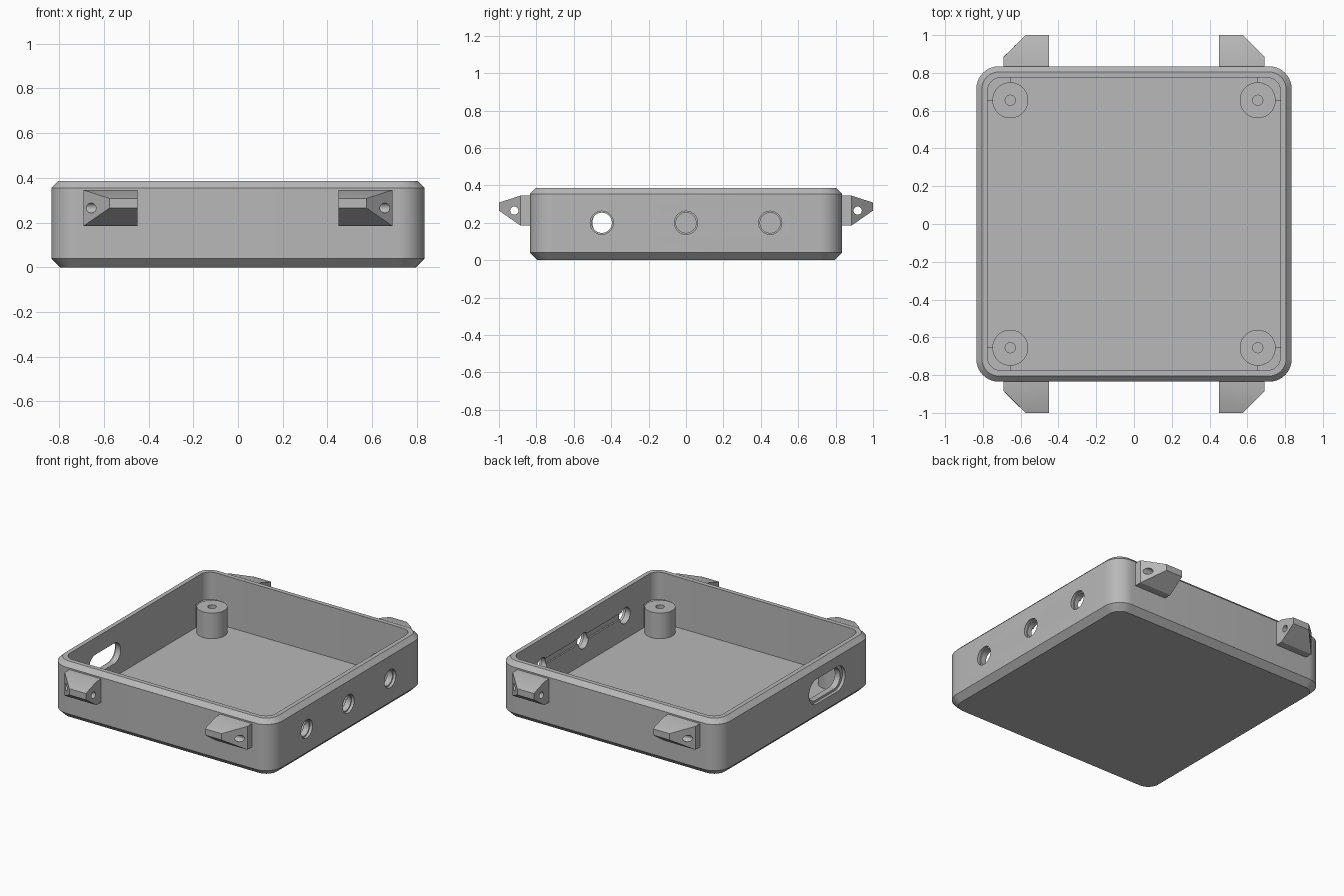
import bpy, bmesh, math
from mathutils import Vector, Matrix

if "Cube" in bpy.data.objects:
    bpy.data.objects.remove(bpy.data.objects["Cube"])

grey = bpy.data.materials.new("mid_grey")
grey.diffuse_color = (0.48, 0.48, 0.48, 1)
grey.use_nodes = True
grey.node_tree.nodes["Principled BSDF"].inputs["Base Color"].default_value = grey.diffuse_color


def finish(bm, name):
    bmesh.ops.recalc_face_normals(bm, faces=bm.faces)
    me = bpy.data.meshes.new(name)
    bm.to_mesh(me)
    bm.free()
    ob = bpy.data.objects.new(name, me)
    bpy.context.collection.objects.link(ob)
    me.materials.append(grey)
    return ob


def loft(name, rings):
    """Capped skin through rings with equal point counts."""
    bm = bmesh.new()
    loops = [[bm.verts.new(p) for p in r] for r in rings]
    n = len(loops[0])
    for a, b in zip(loops, loops[1:]):
        for i in range(n):
            j = (i + 1) % n
            bm.faces.new((a[i], a[j], b[j], b[i]))
    bm.faces.new(loops[0])
    bm.faces.new(loops[-1])
    return finish(bm, name)


def rounded(hw, hh, r, seg=10):
    """Rounded rectangle outline centred on the origin."""
    pts = []
    for k, (sx, sy) in enumerate(((1, 1), (-1, 1), (-1, -1), (1, -1))):
        for i in range(seg + 1):
            a = math.pi / 2 * (k + i / seg)
            pts.append((sx * (hw - r) + r * math.cos(a),
                        sy * (hh - r) + r * math.sin(a)))
    return pts


def circle(r, n=40):
    return [(r * math.cos(2 * math.pi * i / n), r * math.sin(2 * math.pi * i / n))
            for i in range(n)]


def flat(pts, z, cx=0, cy=0):
    return [(cx + u, cy + v, z) for u, v in pts]


def side(pts, x, cy, cz):
    return [(x, cy + u, cz + v) for u, v in pts]


def combine(ob, tool, op='DIFFERENCE'):
    m = ob.modifiers.new("cut", 'BOOLEAN')
    m.operation, m.object, m.solver = op, tool, 'EXACT'
    bpy.context.view_layer.objects.active = ob
    bpy.ops.object.modifier_apply(modifier=m.name)
    bpy.data.objects.remove(tool)


def smooth(ob):
    bpy.ops.object.select_all(action='DESELECT')
    ob.select_set(True)
    bpy.context.view_layer.objects.active = ob
    bpy.ops.object.shade_smooth_by_angle(angle=math.radians(30))


H, W, FLOOR = 0.385, 0.835, 0.04

# Open tray with chamfered bottom and rim
tray = loft("tray", [flat(rounded(W - i, W - i, 0.12 - i), z) for i, z in
                     ((0.04, 0), (0, 0.04), (0, H - 0.03), (0.03, H))])
combine(tray, loft("cavity", [flat(rounded(0.775, 0.775, 0.07), z)
                              for z in (FLOOR, H + 0.1)]))

# Three round ports in the right wall, with a shallow outer step
for y in (-0.45, 0, 0.45):
    combine(tray, loft("port", [side(circle(0.054), x, y, 0.2) for x in (0.7, 0.9)]))
    combine(tray, loft("port_step", [side(circle(0.062), x, y, 0.2) for x in (0.815, 0.9)]))

# Narrow groove joining the ports on the inside
combine(tray, loft("groove", [side(rounded(0.45, 0.02, 0.004, 1), x, 0, 0.215)
                              for x in (0.7, 0.785)]))

# Rounded slot in the left wall, with a shallow outer step
for hw, hh, x in ((0.17, 0.07, -0.7), (0.195, 0.085, -0.815)):
    combine(tray, loft("slot", [side(rounded(hw, hh, hh - 0.001), v, -0.33, 0.2)
                                for v in (x, -0.9)]))
smooth(tray)

for sx in (-1, 1):
    for sy in (-1, 1):
        tag = ("left" if sx < 0 else "right") + ("_front" if sy < 0 else "_back")
        cx, cy = 0.655 * sx, 0.655 * sy

        # Corner screw post with a filler block to the walls
        post = loft("screw_post_" + tag, [flat(circle(0.095), z, cx, cy)
                                          for z in (FLOOR - 0.01, 0.215)])
        q = 0.13 * sx, 0.13 * sy
        combine(post, loft("filler", [flat([(0, 0), (q[0], 0), q, (0, q[1])], z, cx, cy)
                                      for z in (FLOOR - 0.01, 0.2)]), 'UNION')
        combine(post, loft("screw_hole", [flat(circle(0.027, 24), z, cx, cy)
                                          for z in (0.06, 0.3)]))
        smooth(post)

        # Mounting lug: wedge profile with its outer corner cut at 45 degrees
        prof = [(0.81, 0.185), (0.885, 0.185), (1, 0.265),
                (1, 0.308), (0.885, 0.345), (0.81, 0.345)]
        lug = loft("mounting_lug_" + tag, [[(x, y, z) for y, z in prof]
                                           for x in (0.45, 0.69)])
        bm = bmesh.new()
        bm.from_mesh(lug.data)
        cut = bmesh.ops.bisect_plane(bm, geom=bm.verts[:] + bm.edges[:] + bm.faces[:],
                                     plane_co=Vector((0.69, 0.885, 0)),
                                     plane_no=Vector((1, 1, 0)), clear_outer=True)
        bmesh.ops.holes_fill(bm, edges=[e for e in bm.edges if e.is_boundary])
        bmesh.ops.transform(bm, matrix=Matrix.Diagonal((sx, sy, 1, 1)), verts=bm.verts)
        bmesh.ops.recalc_face_normals(bm, faces=bm.faces)
        bm.to_mesh(lug.data)
        bm.free()
        combine(lug, loft("lug_hole", [side(circle(0.022, 24), x * sx, 0.918 * sy, 0.265)
                                       for x in (0.3, 0.9)]))
        smooth(lug)
